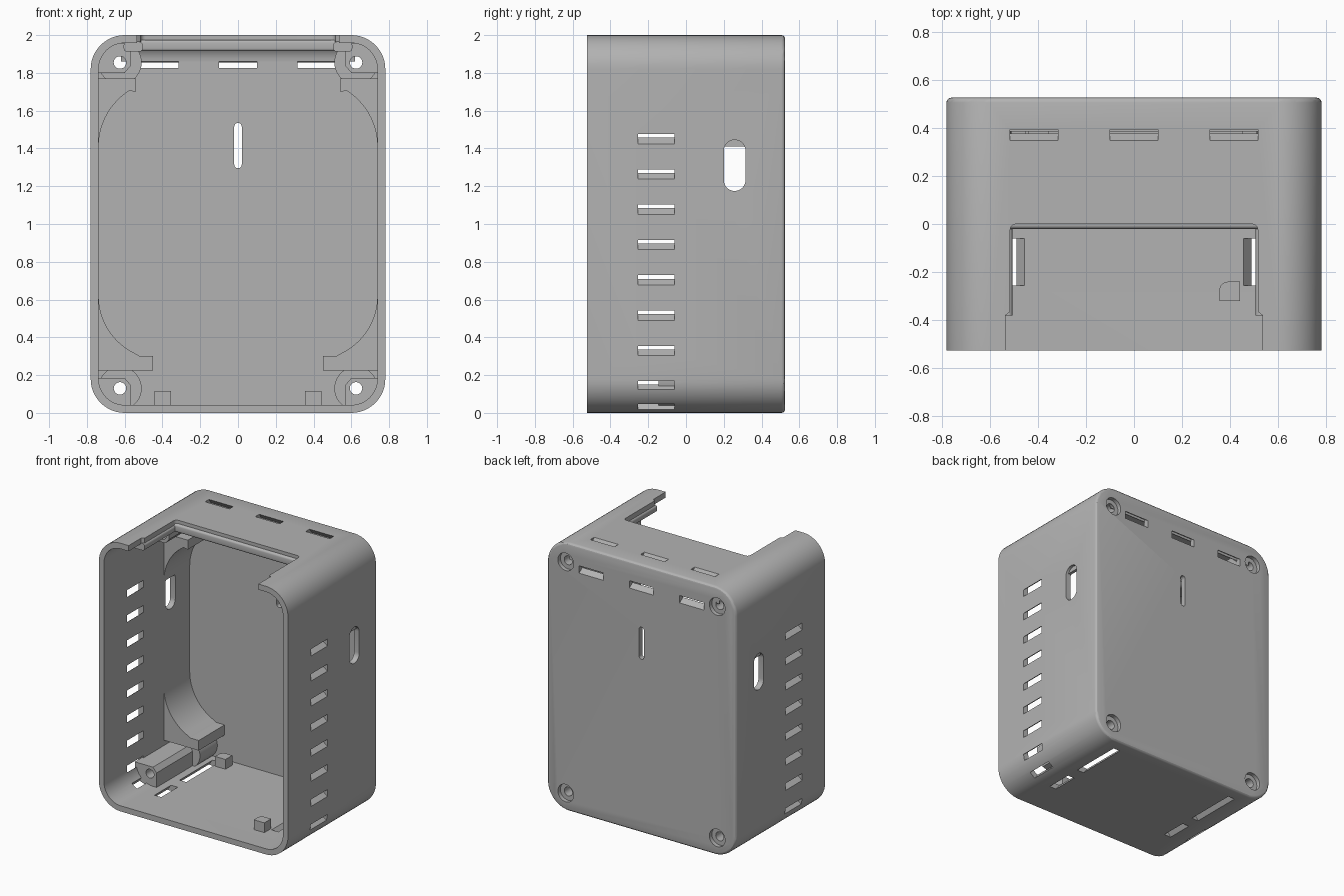
import bpy, bmesh, math
from mathutils import Vector

cube = bpy.data.objects.get("Cube")
if cube:
    bpy.data.objects.remove(cube, do_unlink=True)

GREY = bpy.data.materials.new("plain_grey")
GREY.use_nodes = True
colour = (0.45, 0.45, 0.45, 1)
GREY.diffuse_color = colour
GREY.node_tree.nodes["Principled BSDF"].inputs["Base Color"].default_value = colour

W, H, D, WALL, R = 0.78, 2.0, 0.525, 0.042, 0.18
BACK = D - 0.04
SCREWS = [(s * 0.625, z) for s in (-1, 1) for z in (0.13, 1.855)]


def arc(cx, cy, r, a0, a1, n=12):
    angles = [math.radians(a0 + (a1 - a0) * i / n) for i in range(n + 1)]
    return [(cx + r * math.cos(a), cy + r * math.sin(a)) for a in angles]


def round_rect(u0, u1, v0, v1, r, n=12):
    return (arc(u1 - r, v1 - r, r, 0, 90, n) + arc(u0 + r, v1 - r, r, 90, 180, n)
            + arc(u0 + r, v0 + r, r, 180, 270, n) + arc(u1 - r, v0 + r, r, 270, 360, n))


def mirror_x(pts):
    return [(-u, v) for u, v in pts]


def flip_z(pts, top):
    return [(u, top - v) for u, v in pts]


def prism(bm, pts, a, b, axis="y"):
    """Extrude a 2D profile along one axis from a to b."""
    place = {"x": lambda u, v, t: (t, u, v), "y": lambda u, v, t: (u, t, v),
             "z": lambda u, v, t: (u, v, t)}[axis]
    clean = [p for i, p in enumerate(pts) if (Vector(p) - Vector(pts[i - 1])).length > 1e-5]
    lo = [bm.verts.new(place(u, v, a)) for u, v in clean]
    hi = [bm.verts.new(place(u, v, b)) for u, v in clean]
    n = len(clean)
    faces = [bm.faces.new(lo), bm.faces.new(hi)]
    faces += [bm.faces.new((lo[i], lo[(i + 1) % n], hi[(i + 1) % n], hi[i])) for i in range(n)]
    bmesh.ops.recalc_face_normals(bm, faces=faces)


def make(name, bm):
    mesh = bpy.data.meshes.new(name)
    bm.to_mesh(mesh)
    bm.free()
    ob = bpy.data.objects.new(name, mesh)
    bpy.context.collection.objects.link(ob)
    mesh.materials.append(GREY)
    return ob


def part(name, pts, a, b, axis="y"):
    bm = bmesh.new()
    prism(bm, pts, a, b, axis)
    return make(name, bm)


def cut(ob, bm):
    cutter = make("cutter", bm)
    cutter.hide_render = True
    mod = ob.modifiers.new("cut", "BOOLEAN")
    mod.operation, mod.solver, mod.object = "DIFFERENCE", "EXACT", cutter
    mod.use_self = True
    with bpy.context.temp_override(object=ob, active_object=ob, selected_objects=[ob]):
        bpy.ops.object.modifier_apply(modifier=mod.name)
    bpy.data.objects.remove(cutter, do_unlink=True)


# Outer case with a softened back edge
bm = bmesh.new()
prism(bm, round_rect(-W, W, 0, H, R), -D, D)
edges = [e for e in bm.edges if all(v.co.y > D - 0.001 for v in e.verts)]
bmesh.ops.bevel(bm, geom=edges, offset=0.02, segments=3, profile=0.5, affect="EDGES")
case = make("case", bm)

# Hollow inside, open at the front
bm = bmesh.new()
prism(bm, round_rect(-W + WALL, W - WALL, WALL, H - WALL, R - WALL), -D - 0.1, BACK)
cut(case, bm)

# Top opening, slightly wider towards the front
bm = bmesh.new()
half = [(0.535, -0.6), (0.535, -0.38), (0.515, -0.365)] + arc(0.49, -0.025, 0.025, 0, 90, 4)
prism(bm, half + mirror_x(half)[::-1], 1.9, 2.1, "z")

# Louvred side vents, curved corner vents and floor vents
for flip in (False, True):
    side = mirror_x if flip else (lambda p: p)
    for i in range(8):
        z = 0.115 + 0.187 * i
        vent = [(0.80, z - 0.015), (0.80, z + 0.037), (0.72, z + 0.1), (0.72, z + 0.048)]
        prism(bm, side(vent), -0.255, -0.06)
    out, across = Vector((0.55, -0.83)), Vector((0.83, 0.55)) * 0.026
    mid = Vector((0.6, R))
    corner = [mid + out * 0.21 + across, mid + out * 0.21 - across,
              mid + out * 0.12 - across, mid + out * 0.12 + across]
    prism(bm, side([tuple(p) for p in corner]), -0.255, -0.06)
    floor = [(0.50, -0.015), (0.555, -0.015), (0.50, 0.055), (0.445, 0.055)]
    prism(bm, side(floor), -0.255, -0.06)
    prism(bm, side(floor), 0.04, 0.43)

# Louvred vents along the top and the upper back
for x in (-0.415, 0, 0.415):
    prism(bm, [(0.34, 2.01), (0.385, 2.01), (0.435, 1.94), (0.39, 1.94)], x - 0.1, x + 0.1, "x")
    prism(bm, [(0.54, 1.79), (0.54, 1.845), (0.47, 1.892), (0.47, 1.837)], x - 0.1, x + 0.1, "x")

# Oval side ports, hanging slot and countersunk screw holes
for s in (-1, 1):
    prism(bm, round_rect(0.2, 0.315, 1.175, 1.445, 0.057, 8), s * 0.7, s * 0.85, "x")
prism(bm, round_rect(-0.02, 0.02, 1.295, 1.535, 0.0199, 6), 0.4, 0.6)
for x, z in SCREWS:
    prism(bm, arc(x, z, 0.065, 0, 360, 32)[:-1], D - 0.03, 0.6)
cut(case, bm)
bm = bmesh.new()
for x, z in SCREWS:
    prism(bm, arc(x, z, 0.033, 0, 360, 24)[:-1], 0.4, 0.6)
cut(case, bm)
parts = [case]

# Screw posts: a round foot on the back and a squared bar reaching forward
bar = [(0.75, 0.185), (0.75, 0.15), (0.70, 0.05), (0.63, 0.03), (0.57, 0.03),
       (0.57, 0.15), (0.60, 0.185)]
for x, z in SCREWS:
    name = ("left" if x > 0 else "right") + ("_upper" if z > 1 else "_lower")
    shape = bar if x > 0 else mirror_x(bar)
    front = -0.145
    if z > 1:
        shape = flip_z(shape, 1.985)
        front = 0.0
    for label, pts, a, b in (("post_foot", arc(x, z, 0.115, 0, 360, 40)[:-1], 0.28, BACK + 0.003),
                             ("post_bar", shape, front, 0.28)):
        ob = part(name + "_" + label, pts, a, b)
        bm = bmesh.new()
        prism(bm, arc(x, z, 0.033, 0, 360, 24)[:-1], a - 0.1, b + 0.1)
        cut(ob, bm)
        parts.append(ob)

# Curved cradles in the four corners
lower = [(0.76, 0.225), (0.45, 0.225), (0.45, 0.30), (0.52, 0.30)] + \
    arc(0.40, 0.62, 0.338, 290, 360, 14)[1:] + [(0.76, 0.62)]
upper = [(0.76, 1.77), (0.54, 1.77), (0.54, 1.70)] + \
    arc(0.388, 1.41, 0.35, 62, 0, 14)[1:] + [(0.76, 1.41)]
for side, name in ((lambda p: p, "left"), (mirror_x, "right")):
    parts.append(part(name + "_lower_cradle", side(lower), 0.18, BACK + 0.01))
    parts.append(part(name + "_upper_cradle", side(upper), 0.18, BACK + 0.01))
    # Cover rails beside the opening
    parts.append(part(name + "_rail", side(round_rect(0.505, 0.605, 1.912, 1.965, 0.018, 4)),
                      -0.38, 0.04))

# Rail behind the opening and the inner fillet at the top of the back
parts.append(part("back_rail", round_rect(-0.02, 0.045, 1.915, 1.975, 0.015, 4),
                  -0.55, 0.55, "x"))
parts.append(part("top_fillet", [(0.49, 1.86), (0.49, 1.965), (0.385, 1.965)]
                  + arc(0.385, 1.86, 0.1, 90, 0, 10), -0.62, 0.62, "x"))

# Small stops on the floor
for name, x, y in (("left_stop", 0.398, -0.28), ("right_stop", -0.398, 0.40)):
    r = 0.04
    pts = [(x - 0.043, y - r), (x + 0.043, y - r), (x + 0.043, y + r)] + \
        arc(x - 0.008, y + 0.005, 0.035, 90, 180, 6)
    parts.append(part(name, pts, WALL - 0.01, 0.115, "z"))

# Smooth curves, crisp corners
bpy.ops.object.select_all(action="DESELECT")
for ob in parts:
    ob.select_set(True)
bpy.context.view_layer.objects.active = case
bpy.ops.object.shade_smooth_by_angle(angle=math.radians(30))
